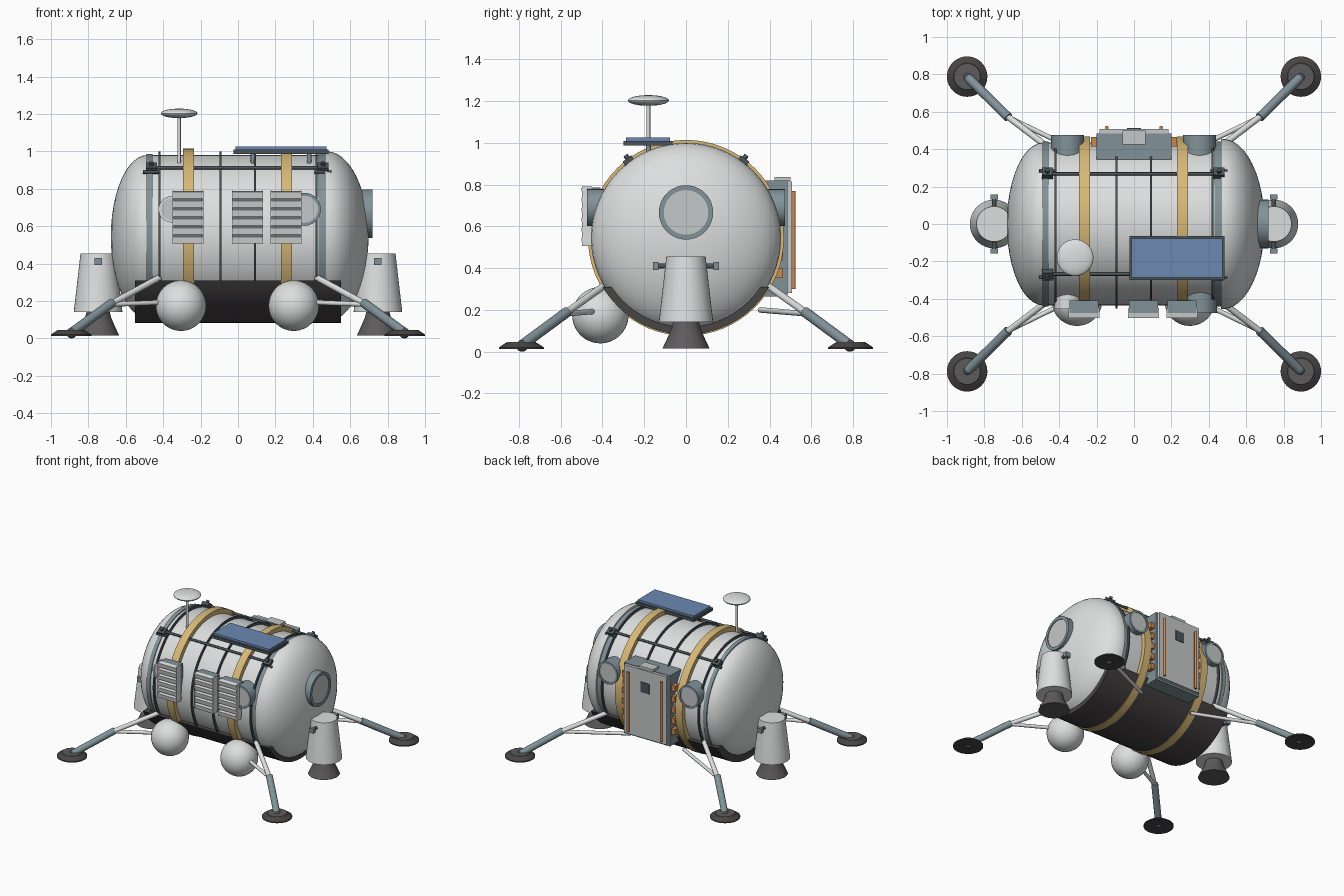
import bpy
import math
from mathutils import Vector, Matrix

cube = bpy.data.objects.get("Cube")
if cube:
    bpy.data.objects.remove(cube, do_unlink=True)


def material(name, r, g, b):
    m = bpy.data.materials.new(name)
    m.use_nodes = True
    m.diffuse_color = (r, g, b, 1)
    m.node_tree.nodes["Principled BSDF"].inputs["Base Color"].default_value = (r, g, b, 1)
    return m


WHITE = material("white", .72, .74, .73)
GREY = material("light_grey", .56, .58, .58)
STEEL = material("blue_grey", .22, .29, .32)
SLATE = material("dark_slate", .07, .09, .10)
GOLD = material("gold", .68, .48, .19)
CHARCOAL = material("charcoal", .065, .058, .058)
IRON = material("iron_grey", .11, .105, .105)
COPPER = material("copper", .60, .25, .08)
BLUE = material("solar_blue", .15, .25, .45)

AXIS_Z = 0.545      # height of the hull axis
X, Y, Z = Vector((1, 0, 0)), Vector((0, 1, 0)), Vector((0, 0, 1))
made = []


def add(name, verts, faces, mat, matrix=Matrix()):
    mesh = bpy.data.meshes.new(name)
    mesh.from_pydata(verts, [], faces)
    mesh.transform(matrix)
    mesh.materials.append(mat)
    ob = bpy.data.objects.new(name, mesh)
    bpy.context.collection.objects.link(ob)
    made.append(ob)
    return ob


def lathe(name, profile, mat, at=(0, 0, 0), axis=Z, n=40, loop=False):
    """Revolve (radius, height) points about an axis; ends are capped unless looped."""
    verts = [(r * math.cos(2 * math.pi * i / n), r * math.sin(2 * math.pi * i / n), h)
             for r, h in profile for i in range(n)]
    rows = len(profile)
    faces = []
    for j in range(rows if loop else rows - 1):
        k = (j + 1) % rows
        for i in range(n):
            i2 = (i + 1) % n
            faces.append((j * n + i, j * n + i2, k * n + i2, k * n + i))
    if not loop:
        faces += [tuple(reversed(range(n))), tuple(range((rows - 1) * n, rows * n))]
    matrix = Matrix.Translation(at) @ axis.to_track_quat('Z', 'Y').to_matrix().to_4x4()
    return add(name, verts, faces, mat, matrix)


def band(name, x0, x1, r_in, r_out, mat):
    return lathe(name, [(r_in, x0), (r_out, x0), (r_out, x1), (r_in, x1)],
                 mat, (0, 0, AXIS_Z), X, 64, True)


def rod(name, a, b, r, mat, n=16):
    a, b = Vector(a), Vector(b)
    return lathe(name, [(r, 0), (r, (b - a).length)], mat, a, (b - a).normalized(), n)


def box(name, centre, size, mat, tilt=0):
    verts = [(sx * size[0] / 2, sy * size[1] / 2, sz * size[2] / 2)
             for sx in (-1, 1) for sy in (-1, 1) for sz in (-1, 1)]
    faces = [(0, 1, 3, 2), (4, 6, 7, 5), (0, 4, 5, 1), (2, 3, 7, 6), (0, 2, 6, 4), (1, 5, 7, 3)]
    return add(name, verts, faces, mat,
               Matrix.Translation(centre) @ Matrix.Rotation(tilt, 4, 'X'))


def ball(name, at, r, mat, squash=1.0, n=20):
    angles = [math.pi * (i / n - .5) for i in range(n + 1)]
    return lathe(name, [(max(r * math.cos(a), .0005), r * squash * math.sin(a)) for a in angles],
                 mat, at)


def port(name, at, axis, r, depth, rim):
    """Round window: rim tube and a slightly recessed pane."""
    lathe(name + "_rim", [(r * .82, 0), (r, 0), (r, depth), (r * .82, depth)],
          rim, at, axis, 40, True)
    lathe(name + "_pane", [(r * .83, 0), (r * .83, depth - .006)], GREY, at, axis)


# Pressure hull with rounded end domes
def dome(x, length, r, side):
    arc = [math.pi / 2 * i / 12 for i in range(13)]
    pts = [(max(r * math.cos(a), .001), x + side * length * math.sin(a)) for a in arc]
    return pts if side > 0 else pts[::-1]


hull_at = (0, 0, AXIS_Z)
lathe("hull", dome(-.485, .195, .435, -1) + [(.435, .45)], WHITE, hull_at, X, 64)
lathe("end_dome", [(.43, .465), (.455, .465)] + dome(.475, .223, .455, 1), WHITE, hull_at, X, 64)

# Hull rings, ribs and straps
band("ring_right", -.488, -.457, .42, .442, STEEL)
band("ring_left", .43, .47, .42, .442, STEEL)
for x in (-.42, -.093, .09, .42):
    band("rib", x - .005, x + .005, .42, .453, SLATE)
for x in (-.265, .26):
    band("strap", x - .03, x + .03, .42, .469, GOLD)

# Keel shield: circular segment extruded along the hull
half = math.acos((AXIS_Z - .31) / .463)
arc = [half * (2 * i / 32 - 1) for i in range(33)]
section = [(.463 * math.sin(a), AXIS_Z - .463 * math.cos(a)) for a in arc]
n = len(section)
add("keel_shield", [(x, y, z) for x in (-.55, .55) for y, z in section],
    [(i, (i + 1) % n, n + (i + 1) % n, n + i) for i in range(n)]
    + [tuple(reversed(range(n))), tuple(range(n, 2 * n))], CHARCOAL)

# Handrails with end clamps
for sy in (-1, 1):
    rod("handrail", (-.49, sy * .268, .912), (.485, sy * .268, .912), .009, SLATE)
    for x in (-.463, .455):
        box("rail_clamp", (x, sy * .268, .905), (.06, .05, .05), SLATE, -sy * .63)
        rod("clamp_bolt", (x, sy * .26, .9), (x, sy * .29, .941), .012, SLATE)
        rod("clamp_pin", (x - .045, sy * .285, .89), (x + .045, sy * .285, .89), .01, SLATE)

# Antenna
rod("antenna_mast", (-.315, -.18, .92), (-.315, -.18, 1.19), .009, WHITE)
ball("antenna_dish", (-.315, -.18, 1.203), .098, WHITE, .26)

# Solar panel
box("panel_frame", (.23, -.182, .998), (.51, .235, .022), SLATE)
box("panel_cells", (.23, -.182, 1.015), (.485, .21, .02), BLUE)
for x in (.08, .38):
    rod("panel_post", (x, -.18, .92), (x, -.18, .995), .012, STEEL)

# Windows
port("end_port", (.62, 0, .667), X, .13, .1, STEEL)
port("front_left_port", (.355, -.36, .69), -Y, .088, .115, STEEL)
port("front_right_port", (-.355, -.36, .69), -Y, .07, .095, WHITE)
for x in (-.355, .35):
    port("rear_port", (x, .36, .69), Y, .088, .115, STEEL)

# Louvred radiators
for x in (-.267, .05, .257):
    box("radiator_back", (x, -.445, .648), (.155, .07, .275), STEEL)
    for i in range(6):
        box("radiator_slat", (x, -.485, .528 + i * .048), (.165, .028, .036), WHITE, .22)
    for side in (-1, 1):
        box("radiator_side", (x + side * .08, -.474, .648), (.006, .05, .285), WHITE)

# Rear equipment cabinet
box("cabinet", (0, .415, .542), (.4, .14, .555), STEEL)
box("cabinet_door", (0, .495, .548), (.37, .025, .535), GREY)
box("cabinet_vent", (0, .462, .827), (.125, .075, .02), GREY)
box("door_window", (0, .509, .68), (.075, .006, .08), SLATE)
for side in (-1, 1):
    rod("door_pipe", (side * .145, .515, .3), (side * .145, .515, .77), .01, COPPER)
    for i in range(5):
        box("side_coil", (side * .212, .44, .375 + i * .085), (.035, .05, .045), COPPER)

# Spherical tanks
for x in (-.305, .298):
    ball("fuel_tank", (x, -.41, .175), .135, WHITE, 1, 28)

# Engine pods at both ends
for sx in (-1, 1):
    at = (sx * .748, 0, 0)
    lathe("engine_pod", [(.13, .142), (.094, .455)], WHITE, at)
    lathe("engine_nozzle", [(.113, .015), (.092, .06), (.07, .11), (.06, .15)], IRON, at)
    for sy in (-1, 1):
        box("pod_thruster", (at[0], sy * .145, .41), (.04, .028, .038), STEEL)
        rod("thruster_stem", (at[0], sy * .08, .41), (at[0], sy * .14, .41), .012, SLATE)

# Landing legs
for sx in (-1, 1):
    for sy in (-1, 1):
        def p(x, y, z):
            return (sx * x, sy * y, z)
        lathe("foot_pad", [(.108, .012), (.108, .02), (.076, .042)], CHARCOAL, p(.892, .788, 0))
        lathe("foot_cap", [(.074, .04), (.07, .046)], IRON, p(.892, .788, 0))
        ball("ankle", p(.89, .785, .028), .028, SLATE)
        rod("lower_leg", p(.885, .78, .035), p(.672, .57, .19), .025, STEEL)
        rod("upper_leg", p(.68, .578, .184), p(.42, .38, .325), .017, WHITE)
        rod("leg_brace", p(.67, .57, .182), p(.23, .355, .2), .013, WHITE)

# Shading
bpy.ops.object.select_all(action='DESELECT')
for ob in made:
    ob.select_set(True)
bpy.context.view_layer.objects.active = made[0]
bpy.ops.object.shade_smooth_by_angle(angle=math.radians(32))
